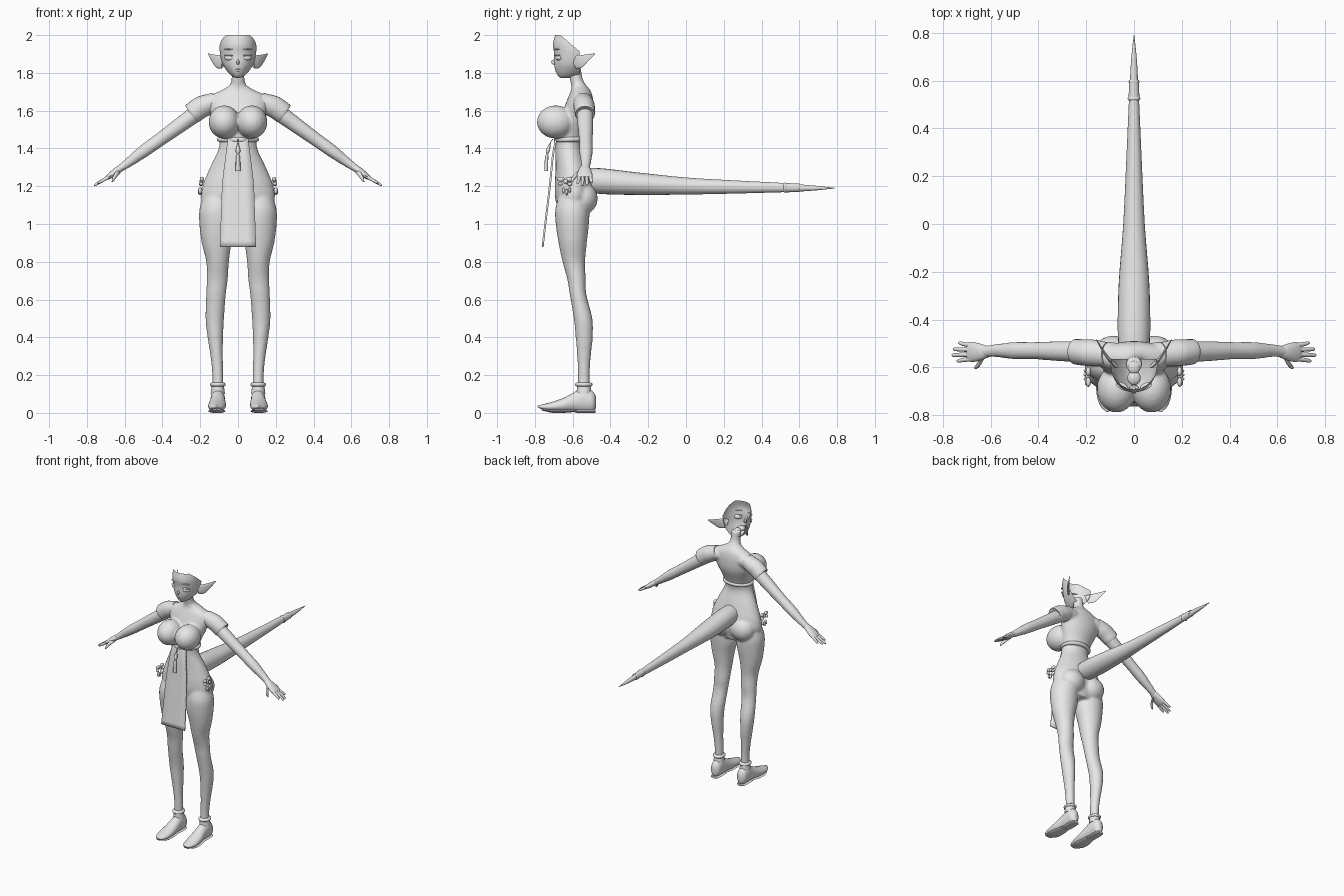
import bpy, bmesh, math
from mathutils import Vector, Matrix

mat = bpy.data.materials.new("plain grey")
mat.diffuse_color = (0.8, 0.8, 0.8, 1)
X, Y, Z = Vector((1, 0, 0)), Vector((0, 1, 0)), Vector((0, 0, 1))


def finish(name, bm, angle=50):
    bmesh.ops.recalc_face_normals(bm, faces=bm.faces)
    me = bpy.data.meshes.new(name)
    bm.to_mesh(me)
    bm.free()
    me.materials.append(mat)
    ob = bpy.data.objects.new(name, me)
    bpy.context.collection.objects.link(ob)
    bpy.ops.object.select_all(action='DESELECT')
    ob.select_set(True)
    bpy.context.view_layer.objects.active = ob
    bpy.ops.object.shade_smooth_by_angle(angle=math.radians(angle))
    return ob


def smooth(rows, k=4):
    """Catmull-Rom interpolation through the section rows."""
    r = [Vector(p) for p in rows]
    out = []
    for i in range(len(r) - 1):
        a, b, c, d = r[max(i - 1, 0)], r[i], r[i + 1], r[min(i + 2, len(r) - 1)]
        for j in range(k):
            t = j / k
            out.append(b + (c - a) * (t / 2) + (a * 2 - b * 5 + c * 4 - d) * (t * t / 2)
                       + (b * 3 - a - c * 3 + d) * (t ** 3 / 2))
    return out + [r[-1]]


def loft(bm, rows, u, v, n=24, k=4, caps=True, s=1):
    """Elliptical sections (x, y, z, radius along u, radius along v)."""
    rings = []
    for p in smooth(rows, k):
        ring = []
        for i in range(n):
            a = math.tau * i / n
            q = Vector(p[:3]) + u * (max(p[3], .0005) * math.cos(a)) + v * (max(p[4], .0005) * math.sin(a))
            ring.append(bm.verts.new((q.x * s, q.y, q.z)))
        rings.append(ring)
    for a, b in zip(rings, rings[1:]):
        for i in range(n):
            j = (i + 1) % n
            bm.faces.new((a[i], a[j], b[j], b[i]))
    if caps:
        bm.faces.new(rings[0][::-1])
        bm.faces.new(rings[-1])


def ball(bm, c, r, rot=None, n=20):
    m = Matrix.Translation(c) @ (rot or Matrix()) @ Matrix.Diagonal((*r, 1))
    bmesh.ops.create_uvsphere(bm, u_segments=n, v_segments=n // 2 + 2, radius=1, matrix=m)


def part(name, rows, u, v, s=1, **kw):
    bm = bmesh.new()
    loft(bm, rows, u, v, s=s, **kw)
    return finish(name, bm)


# Body: torso, bust, buttocks, legs and arms fused into one skin
arm_up = Vector((.58, 0, .81))
bm = bmesh.new()
loft(bm, [(0, -.59, 1.04, .11, .07), (0, -.595, 1.12, .19, .095), (0, -.595, 1.2, .188, .1),
          (0, -.605, 1.3, .148, .085), (0, -.62, 1.4, .102, .072), (0, -.61, 1.47, .104, .08),
          (0, -.58, 1.56, .135, .085), (0, -.565, 1.63, .155, .075), (0, -.558, 1.68, .14, .062),
          (0, -.558, 1.71, .085, .05), (0, -.568, 1.735, .045, .04), (0, -.582, 1.77, .034, .034),
          (0, -.59, 1.83, .034, .034)], X, Y, n=32)
for s in (-1, 1):
    ball(bm, (s * .073, -.69, 1.54), (.083, .1, .088))
    ball(bm, (s * .085, -.545, 1.135), (.09, .078, .085))
    loft(bm, [(.1, -.6, 1.16, .08, .07), (.11, -.602, 1.08, .094, .09), (.108, -.602, 1.0, .097, .088),
              (.113, -.6, .9, .079, .075), (.108, -.594, .8, .06, .06), (.11, -.58, .71, .056, .049),
              (.116, -.572, .63, .052, .044), (.123, -.545, .5, .049, .049), (.12, -.539, .4, .041, .045),
              (.113, -.54, .3, .033, .036), (.107, -.541, .2, .029, .031), (.107, -.541, .08, .03, .032)],
         X, Y, s=s)
    loft(bm, [(.08, -.545, 1.65, .05, .05), (.16, -.54, 1.635, .05, .053), (.23, -.535, 1.58, .045, .045),
              (.33, -.532, 1.507, .041, .04), (.42, -.53, 1.442, .036, .036), (.5, -.53, 1.385, .036, .034),
              (.58, -.53, 1.325, .027, .025), (.63, -.535, 1.29, .025, .019)], Y, arm_up, s=s)
body = finish("body", bm)
rm = body.modifiers.new("fuse", 'REMESH')
rm.mode, rm.voxel_size, rm.use_smooth_shade = 'VOXEL', .008, True
sm = body.modifiers.new("soften", 'SMOOTH')
sm.factor, sm.iterations = .5, 6

# Tail with ringed tip
part("tail", [(0, -.56, 1.235, .06, .06), (0, -.45, 1.227, .068, .068), (0, -.25, 1.213, .064, .059),
              (0, 0, 1.201, .045, .045), (0, .25, 1.196, .033, .035), (0, .5, 1.193, .022, .025),
              (0, .6, 1.191, .017, .019), (0, .7, 1.19, .011, .011), (0, .79, 1.19, .001, .001)], X, Z)
for i, (y, r) in enumerate(((.525, .027), (.595, .023))):
    part("tail_ring", [(0, y - .008, 1.192, r - .004, r - .004), (0, y, 1.192, r, r),
                       (0, y + .008, 1.192, r - .004, r - .004)], X, Z)
part("tail_band", [(0, .52, 1.192, .023, .025), (0, .6, 1.192, .02, .022)], X, Z)

# Head: face shell left open at the top and back
bm = bmesh.new()
loft(bm, [(0, -.645, 1.772, .008, .015), (0, -.622, 1.785, .034, .056), (0, -.6, 1.815, .062, .092),
          (0, -.588, 1.85, .083, .11), (0, -.585, 1.9, .095, .113), (0, -.585, 1.95, .098, .12),
          (0, -.585, 2.0, .093, .108)], X, Y, n=48, caps=False)
for co, no in (((0, -.565, 1.9), (0, 1, 0)), ((0, -.665, 2.0), (0, .085, .1))):
    bmesh.ops.bisect_plane(bm, geom=bm.verts[:] + bm.edges[:] + bm.faces[:],
                           plane_co=co, plane_no=no, clear_outer=True)
finish("face", bm)

# Facial details
bm = bmesh.new()
ball(bm, (0, -.697, 1.857), (.008, .017, .014), n=12)
ball(bm, (0, -.685, 1.818), (.02, .009, .004), n=12)
ball(bm, (0, -.682, 1.808), (.015, .009, .005), n=12)
finish("nose_and_lips", bm)
bm = bmesh.new()
ball(bm, (0, -.645, 1.82), (.028, .03, .018))
ball(bm, (0, -.6, 1.822), (.026, .03, .016))
finish("mouth_cavity", bm)
for s in (-1, 1):
    bm = bmesh.new()
    turn = Matrix.Rotation(s * .45, 4, 'Z')
    ball(bm, (s * .048, -.676, 1.879), (.026, .011, .013), turn)
    ball(bm, (s * .049, -.68, 1.892), (.029, .01, .003), turn, 12)
    ball(bm, (s * .049, -.685, 1.925), (.028, .008, .003), turn, 12)
    finish("eye", bm)
    # Pointed ear
    part("ear", [(.078, -.592, 1.853, .033, .008), (.105, -.565, 1.86, .036, .007),
                 (.13, -.53, 1.876, .022, .005), (.158, -.482, 1.902, .002, .001)],
         Vector((-.25, -.3, .92)), Vector((.8, -.57, 0)), s, n=16)

    # Short sleeve with a flared open cuff
    part("sleeve", [(.11, -.545, 1.657, .05, .045), (.17, -.54, 1.63, .056, .058),
                    (.205, -.538, 1.612, .055, .058), (.245, -.535, 1.583, .053, .056),
                    (.245, -.535, 1.583, .046, .046)], Y, arm_up, s, k=3)

    # Hand: palm, four fingers and thumb
    bm = bmesh.new()
    loft(bm, [(.61, -.535, 1.303, .023, .018), (.64, -.536, 1.283, .034, .019),
              (.675, -.536, 1.257, .042, .016), (.695, -.536, 1.243, .036, .011)], Y, arm_up, n=16, s=s)
    for y0, y1, tip in ((-.507, -.498, .735), (-.526, -.524, .757), (-.546, -.549, .762), (-.565, -.573, .742)):
        z = 1.243 - (tip - .69) * .55
        loft(bm, [(.68, y0, 1.252, .01, .01), ((.69 + tip) / 2, (y0 + y1) / 2, (1.247 + z) / 2, .009, .009),
                  (tip - .006, y1, z + .004, .007, .006), (tip, y1, z, .002, .002)], Y, arm_up, n=10, s=s)
    loft(bm, [(.63, -.55, 1.28, .012, .014), (.645, -.58, 1.262, .012, .012), (.66, -.598, 1.238, .009, .009),
              (.668, -.602, 1.222, .002, .002)], Y, arm_up, n=10, s=s)
    finish("hand", bm)

    # Shoe: upper, sole and heel
    part("shoe", [(.107, -.476, .055, .012, .03), (.107, -.495, .06, .034, .055), (.107, -.54, .068, .038, .065),
                  (.107, -.59, .058, .04, .052), (.11, -.65, .042, .046, .037), (.112, -.71, .033, .045, .025),
                  (.112, -.76, .031, .03, .014), (.112, -.786, .035, .004, .004)], X, Z, s)
    bm = bmesh.new()
    loft(bm, [(.107, -.478, .008, .022, .008), (.107, -.5, .008, .034, .008), (.107, -.575, .008, .035, .008),
              (.107, -.59, .012, .034, .006)], X, Z, n=12, s=s)
    loft(bm, [(.108, -.58, .012, .034, .006), (.111, -.65, .009, .045, .009), (.112, -.71, .01, .044, .009),
              (.112, -.765, .019, .022, .006)], X, Z, n=12, s=s)
    finish("sole", bm)
    part("ankle_collar", [(.107, -.54, .1, .038, .04), (.107, -.541, .14, .033, .036)], X, Y, s)
    part("anklet", [(.107, -.541, .138, .03, .034), (.107, -.541, .145, .04, .045),
                    (.107, -.541, .155, .04, .045), (.107, -.541, .162, .03, .034)], X, Y, s)

    # Hip ornament: rosette loops and hanging drops
    bm = bmesh.new()
    for dy, dz, ry, rz in ((-.025, .012, .02, .013), (.02, .012, .02, .013), (0, 0, .012, .014),
                           (-.028, -.012, .012, .01), (.022, -.014, .012, .01),
                           (-.012, -.048, .007, .017), (.006, -.055, .007, .017), (.022, -.045, .007, .014)):
        ball(bm, (s * (.193 - dz * .15), -.637 + dy, 1.225 + dz), (.011, ry, rz), n=12)
    finish("hip_ornament", bm)


def panel(name, rows, thick):
    """Hanging sheet: rows of (y, z, half width)."""
    bm = bmesh.new()
    prev = None
    for y, z, w in smooth(rows):
        cur = [bm.verts.new((w * t, y, z)) for t in (-1, -.5, 0, .5, 1)]
        if prev:
            for i in range(4):
                bm.faces.new((prev[i], prev[i + 1], cur[i + 1], cur[i]))
        prev = cur
    ob = finish(name, bm)
    ob.modifiers.new("cloth", 'SOLIDIFY').thickness = thick
    return ob


# Front cloth, tassel and top hem
panel("front_cloth", [(-.693, 1.45, .055), (-.71, 1.36, .066), (-.724, 1.22, .083), (-.744, 1.05, .09),
                      (-.764, .88, .096)], .01)
bm = bmesh.new()
loft(bm, [(0, -.74, 1.28, .013, .009), (0, -.738, 1.35, .011, .009), (0, -.735, 1.37, .006, .006),
          (0, -.732, 1.385, .012, .01), (0, -.728, 1.4, .01, .009), (0, -.718, 1.43, .003, .003),
          (0, -.705, 1.45, .003, .003)], X, Y, n=12)
finish("tassel", bm)
part("top_hem", [(0, -.617, 1.435, .1, .078), (0, -.614, 1.44, .109, .085),
                 (0, -.612, 1.452, .111, .087), (0, -.61, 1.46, .102, .08)], X, Y, n=32)
